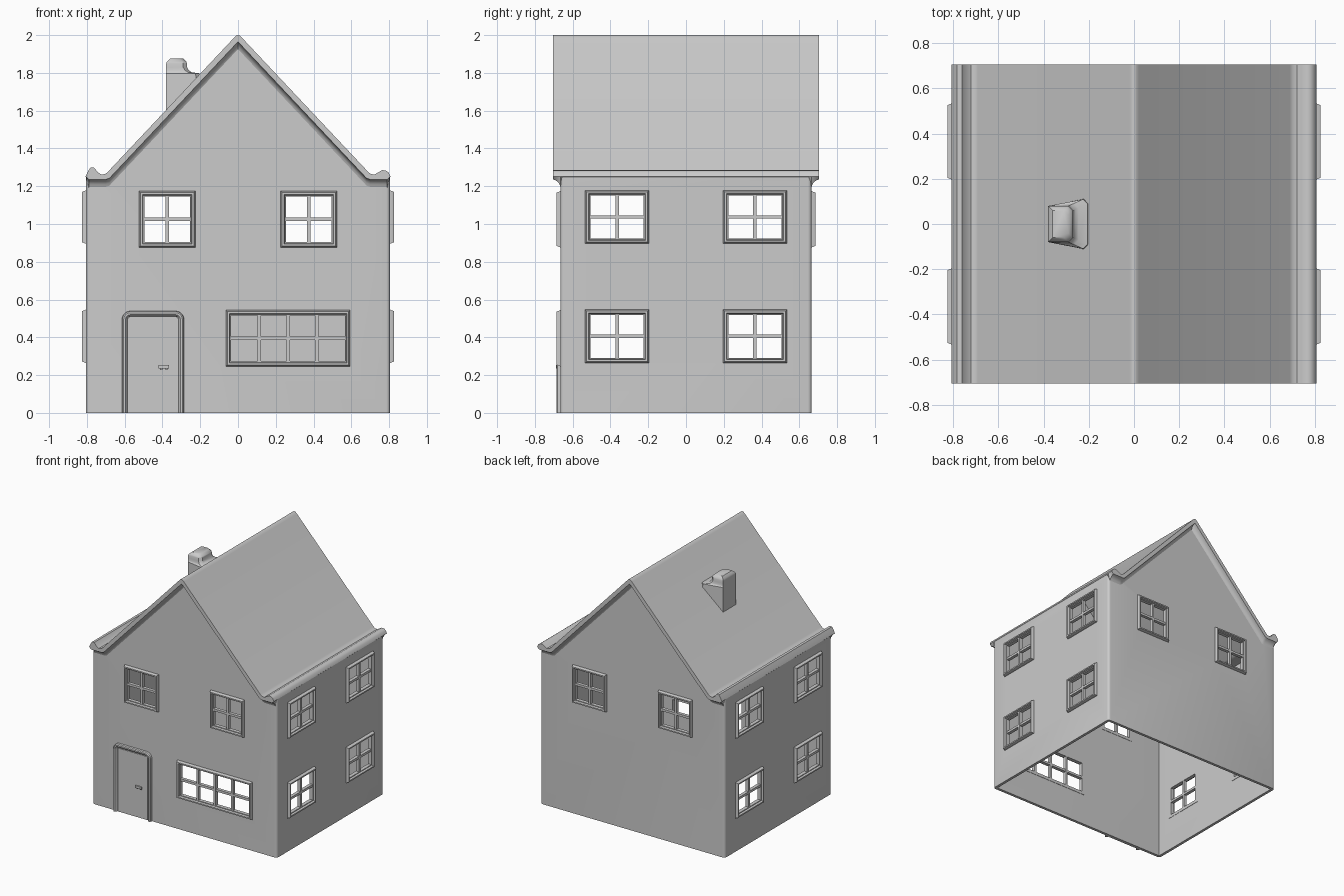
import bpy, bmesh, math
from mathutils import Matrix, Vector

if "Cube" in bpy.data.objects:
    bpy.data.objects.remove(bpy.data.objects["Cube"])

GREY = (0.6, 0.6, 0.6, 1)
mat = bpy.data.materials.new("plain grey")
mat.use_nodes = True
mat.diffuse_color = GREY
mat.node_tree.nodes["Principled BSDF"].inputs["Base Color"].default_value = GREY

HX, HY, WALL = 0.805, 0.665, 0.022


def make(name, bm, smooth=True):
    bmesh.ops.recalc_face_normals(bm, faces=bm.faces)
    mesh = bpy.data.meshes.new(name)
    bm.to_mesh(mesh)
    bm.free()
    mesh.materials.append(mat)
    ob = bpy.data.objects.new(name, mesh)
    bpy.context.collection.objects.link(ob)
    bpy.ops.object.select_all(action='DESELECT')
    ob.select_set(True)
    bpy.context.view_layer.objects.active = ob
    if smooth:
        bpy.ops.object.shade_smooth_by_angle(angle=math.radians(35))
    return ob


def loft(bm, rings, closed=False):
    """Skin closed rings of points; cap the ends or join last to first."""
    vs = [[bm.verts.new(p) for p in r] for r in rings]
    n = len(vs[0])
    pairs = list(zip(vs, vs[1:])) + ([(vs[-1], vs[0])] if closed else [])
    for a, b in pairs:
        for i in range(n):
            j = (i + 1) % n
            bm.faces.new((a[i], a[j], b[j], b[i]))
    if not closed:
        bm.faces.new(vs[0][::-1])
        bm.faces.new(vs[-1])


def box(bm, lo, hi):
    lo, hi = Vector(lo), Vector(hi)
    m = Matrix.Translation((lo + hi) / 2) @ Matrix.Diagonal((*(hi - lo), 1))
    bmesh.ops.create_cube(bm, size=1, matrix=m)


# Walls: open-topped, open-bottomed gabled shell
bm = bmesh.new()
gable = [(-HX, 0), (HX, 0), (HX, 1.25), (0.7, 1.25), (0, 1.975), (-0.7, 1.25), (-HX, 1.25)]
front = [bm.verts.new((x, -HY, z)) for x, z in gable]
back = [bm.verts.new((x, HY, z)) for x, z in gable]
bm.faces.new(front)
bm.faces.new(back[::-1])
bm.faces.new((front[1], back[1], back[2], front[2]))
bm.faces.new((front[0], front[6], back[6], back[0]))
corners = [e for e in bm.edges if len(e.link_faces) == 2]
bmesh.ops.bevel(bm, geom=corners, offset=0.02, segments=4, profile=0.5, affect='EDGES')
walls = make("walls", bm, smooth=False)
solid = walls.modifiers.new("thickness", 'SOLIDIFY')
solid.thickness, solid.offset = WALL, -1

# Windows: (name, turn, centre along wall, centre height, width, height, columns)
FRONT, RIGHT, BACK, LEFT = 0, 90, 180, -90
windows = [("front_wide_window", FRONT, 0.265, 0.395, 0.65, 0.29, 4)]
for side, s in (("left", 1), ("right", -1)):
    windows.append((f"front_upper_{side}_window", FRONT, 0.375 * s, 1.025, 0.29, 0.29, 2))
    windows.append((f"back_upper_{side}_window", BACK, -0.375 * s, 1.025, 0.29, 0.29, 2))
    for level, z in (("lower", 0.405), ("upper", 1.037)):
        for place, y in (("front", -0.365), ("rear", 0.365)):
            windows.append((f"{side}_{level}_{place}_window", RIGHT if s > 0 else LEFT,
                            y * s, z, 0.33, 0.275, 2))


def placing(turn, u, z):
    """Window space: x along the wall, z up, -y outward."""
    dist = HX if abs(turn) == 90 else HY
    return Matrix.Rotation(math.radians(turn), 4, 'Z') @ Matrix.Translation((u, -dist, z))


# Openings cut through the walls
bm = bmesh.new()
for name, turn, u, z, w, h, cols in windows:
    part = bmesh.new()
    box(part, (-w / 2 + 0.01, -0.1, -h / 2 + 0.01), (w / 2 - 0.01, 0.1, h / 2 - 0.01))
    part.transform(placing(turn, u, z))
    tmp = bpy.data.meshes.new("tmp")
    part.to_mesh(tmp)
    part.free()
    bm.from_mesh(tmp)
    bpy.data.meshes.remove(tmp)
cutter = make("opening_cutter", bm, smooth=False)
cutter.hide_render = True
cut = walls.modifiers.new("openings", 'BOOLEAN')
cut.operation, cut.object, cut.solver = 'DIFFERENCE', cutter, 'EXACT'
bpy.ops.object.select_all(action='DESELECT')
walls.select_set(True)
bpy.context.view_layer.objects.active = walls
for m in list(walls.modifiers):
    bpy.ops.object.modifier_apply(modifier=m.name)
bpy.data.objects.remove(cutter)
bpy.ops.object.shade_smooth_by_angle(angle=math.radians(35))

# Window frames with a raised rim, an inner sash and glazing bars
RIM = [(-0.004, 0), (0.004, 0.02), (0.014, 0.02), (0.018, 0.005),
       (0.024, 0.005), (0.024, -0.024), (0, -0.024)]
for name, turn, u, z, w, h, cols in windows:
    bm = bmesh.new()
    rings = []
    for inset, d in RIM:
        a, b = w / 2 - inset, h / 2 - inset
        rings.append([(-a, -d, -b), (a, -d, -b), (a, -d, b), (-a, -d, b)])
    loft(bm, rings, closed=True)
    a, b, t = w / 2 - 0.022, h / 2 - 0.022, 0.009
    for i in range(1, cols):
        x = -a + 2 * a * i / cols
        box(bm, (x - t, -0.004, -b), (x + t, 0.023, b))
    box(bm, (-a, -0.0035, -t), (a, 0.0225, t))
    bm.transform(placing(turn, u, z))
    make(name, bm)

# Roof: curled eaves, rounded ridge, coved underside at each gable end
TOP = [(0.01, 1.997), (0.022, 1.985), (0.69, 1.275), (0.703, 1.265), (0.722, 1.262),
       (0.742, 1.273), (0.762, 1.285), (0.782, 1.284), (0.798, 1.272), (0.807, 1.252)]
UNDER = [(0.79, 1.236), (0.7, 1.236), (0.68, 1.243)]


def half(points, s):
    return [(s * x, z + (0.014 if s < 0 and 0.75 < x < 0.79 and z > 1.26 else 0)) for x, z in points]


def roof_ring(y, drop):
    top = half(TOP, -1)[::-1] + [(0, 2.0)] + half(TOP, 1)
    under = half(UNDER, 1) + [(0, 1.965)] + half(UNDER, -1)[::-1]
    return [(x, y, z) for x, z in top] + [(x, y, z - drop) for x, z in under]


bm = bmesh.new()
cove = [(0.705, 0), (0.692, 0.004), (0.679, 0.013), (0.67, 0.025), (0.664, 0.042), (0.65, 0)]
loft(bm, [roof_ring(-y, d) for y, d in cove] + [roof_ring(y, d) for y, d in cove[::-1]])
make("roof", bm)

# Chimney with chamfered cap and a flared saddle on the uphill side
bm = bmesh.new()
rings = []
for z, inset, flare in ((1.875, 0.02, 0), (1.86, 0.004, 0), (1.85, 0, 0), (1.83, 0, 0),
                        (1.813, 0, 0.01), (1.803, 0, 0.025), (1.798, 0, 0.065), (None, 0, 0.07)):
    x0, x1, y0 = -0.38 + inset, -0.27 - inset + flare, 0.08 - inset
    y1 = y0 + flare * 0.45
    ring = []
    for x, y in ((x0, -y0), (x1 - 0.02, -y1), (x1, 0.02 - y1),
                 (x1, y1 - 0.02), (x1 - 0.02, y1), (x0, y0)):
        ring.append((x, y, 1.99 + 1.063 * x if z is None else z))
    rings.append(ring)
loft(bm, rings)
make("chimney", bm)

# Door surround: rounded arch moulding
def arch(inset, d):
    a, top, r = 0.165 - inset, 0.54 - inset, 0.045 - inset
    pts = [(-a, 0)]
    for s, start in ((-1, 180), (1, 90)):
        for k in range(6):
            t = math.radians(start - 18 * k)
            pts.append((s * (a - r) + r * math.cos(t), top - r + r * math.sin(t)))
    return [(x - 0.45, -HY - d, z) for x, z in pts + [(a, 0)]]


MOULD = [(0, -0.005), (0.003, 0.015), (0.01, 0.021), (0.02, 0.021), (0.028, 0.013), (0.032, -0.005)]
bm = bmesh.new()
loft(bm, list(zip(*[arch(i, d) for i, d in MOULD])))
make("door_surround", bm)

# Door leaf and handle
bm = bmesh.new()
box(bm, (-0.578, -HY - 0.004, 0), (-0.322, -HY + 0.01, 0.5))
make("door", bm)
bm = bmesh.new()
box(bm, (-0.42, -HY - 0.022, 0.236), (-0.365, -HY - 0.012, 0.254))
for x in (-0.412, -0.385):
    box(bm, (x, -HY - 0.014, 0.228), (x + 0.012, -HY, 0.25))
make("door_handle", bm)
